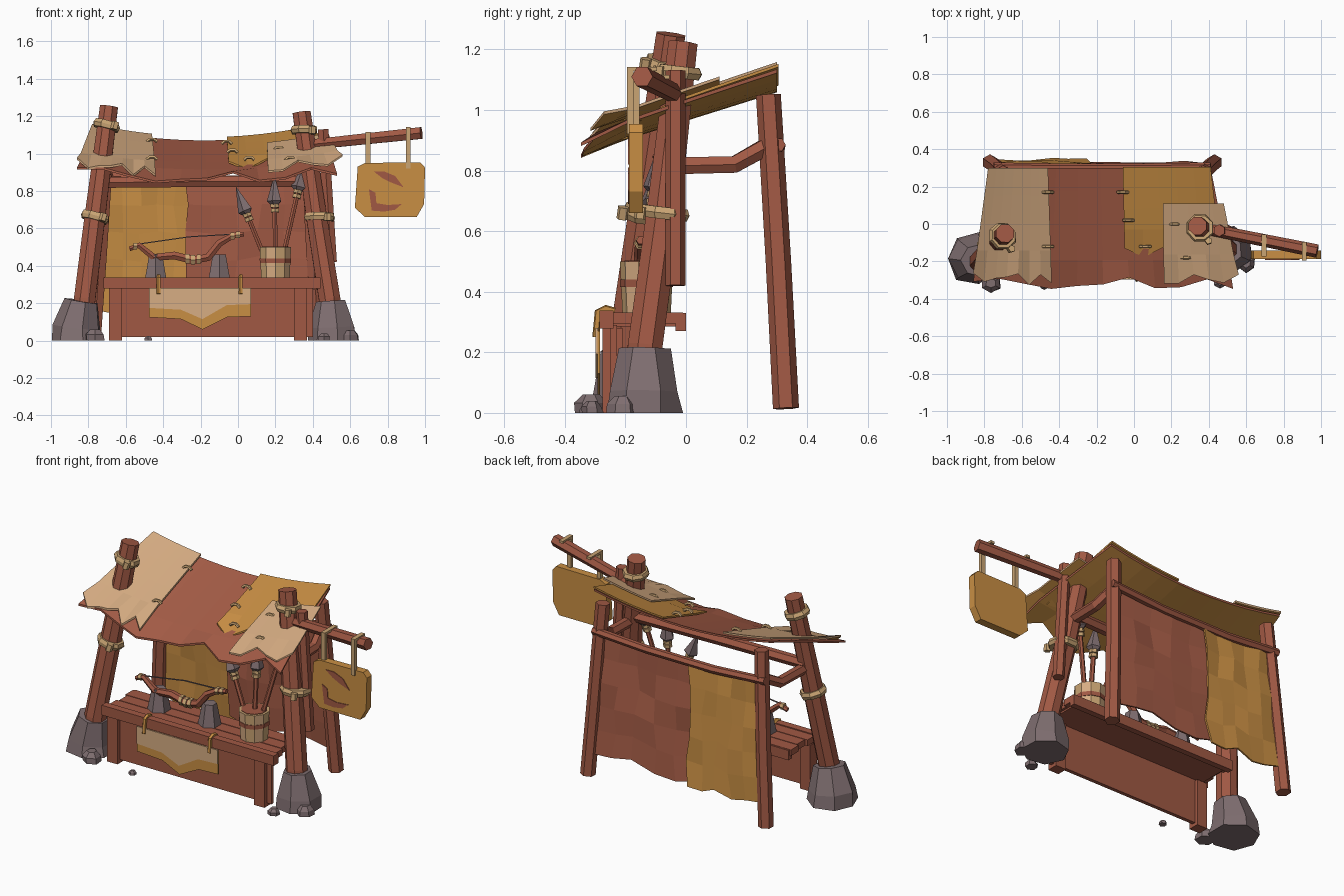
import bpy, bmesh, math, random
from mathutils import Vector

random.seed(4)
if "Cube" in bpy.data.objects:
    bpy.data.objects.remove(bpy.data.objects["Cube"])


def material(name, rgb):
    lin = [((c / 255 + 0.055) / 1.055) ** 2.4 for c in rgb] + [1]
    m = bpy.data.materials.new(name)
    m.use_nodes = True
    m.diffuse_color = lin
    bsdf = next(n for n in m.node_tree.nodes if n.type == 'BSDF_PRINCIPLED')
    bsdf.inputs["Base Color"].default_value = lin
    bsdf.inputs["Roughness"].default_value = 0.9
    return m


WOOD = material("red_wood", (161, 89, 68))
RED = material("red_cloth", (166, 93, 71))
ORANGE = material("ochre", (201, 143, 68))
TAN = material("tan_cloth", (215, 173, 131))
ROPE = material("rope", (202, 165, 116))
STONE = material("grey_stone", (127, 110, 112))


def finish(bm, name, *mats):
    bmesh.ops.recalc_face_normals(bm, faces=bm.faces)
    me = bpy.data.meshes.new(name)
    bm.to_mesh(me)
    bm.free()
    for m in mats:
        me.materials.append(m)
    ob = bpy.data.objects.new(name, me)
    bpy.context.collection.objects.link(ob)
    return ob


def tube(name, pts, radii, mat, n=6, jitter=0.0):
    """Faceted solid swept along a path; one radius or one per point."""
    pts = [Vector(p) for p in pts]
    if not isinstance(radii, (list, tuple)):
        radii = [radii] * len(pts)
    axis = (pts[-1] - pts[0]).normalized()
    ref = Vector((1, 0, 0)) if abs(axis.z) > 0.8 else Vector((0, 0, 1))
    bm = bmesh.new()
    rings = []
    for i, (p, r) in enumerate(zip(pts, radii)):
        t = (pts[min(i + 1, len(pts) - 1)] - pts[max(i - 1, 0)]).normalized()
        b = t.cross(ref).normalized()
        a = b.cross(t)
        ring = []
        for k in range(n):
            ang = 2 * math.pi * (k + 0.5) / n
            rr = r * (1 + random.uniform(-jitter, jitter))
            ring.append(bm.verts.new(p + (a * math.cos(ang) + b * math.sin(ang)) * rr))
        rings.append(ring)
    for lo, hi in zip(rings, rings[1:]):
        for k in range(n):
            bm.faces.new((lo[k], lo[(k + 1) % n], hi[(k + 1) % n], hi[k]))
    bm.faces.new(rings[0])
    bm.faces.new(rings[-1])
    return finish(bm, name, mat)


def box(name, lo, hi, mat):
    bm = bmesh.new()
    bmesh.ops.create_cube(bm, size=1)
    for v in bm.verts:
        v.co = Vector([l + (h - l) * (c + 0.5) for l, h, c in zip(lo, hi, v.co)])
    return finish(bm, name, mat)


def plate(name, outline, y, depth, mat):
    """Outline in x and z, extruded backwards from y."""
    bm = bmesh.new()
    face = bm.faces.new([bm.verts.new((x, y, z)) for x, z in outline])
    for v in bmesh.ops.extrude_face_region(bm, geom=[face])["geom"]:
        if isinstance(v, bmesh.types.BMVert):
            v.co.y += depth
    return finish(bm, name, mat)


def sheet(name, f, nu, nv, off, top, under):
    """Thin cloth from a function of u, v; the second skin takes its own colour."""
    bm = bmesh.new()
    off = Vector(off)
    co = [[Vector(f(i / nu, j / nv)) for j in range(nv + 1)] for i in range(nu + 1)]
    skins = [[[bm.verts.new(p + d) for p in row] for row in co] for d in (Vector(), off)]
    for s, g in enumerate(skins):
        for i in range(nu):
            for j in range(nv):
                q = bm.faces.new((g[i][j], g[i + 1][j], g[i + 1][j + 1], g[i][j + 1]))
                q.material_index = s
    a, b = [([g[i][0] for i in range(nu + 1)] + [g[nu][j] for j in range(1, nv + 1)]
             + [g[i][nv] for i in range(nu - 1, -1, -1)]
             + [g[0][j] for j in range(nv - 1, 0, -1)]) for g in skins]
    for k in range(len(a)):
        m = (k + 1) % len(a)
        bm.faces.new((a[k], a[m], b[m], b[k]))
    return finish(bm, name, top, under)


def lerp(a, b, t):
    return a + (b - a) * t


# Front poles, stone footings and rope bindings
poles = {
    "right": [(-.825, -.205, .12), (-.82, -.2, .22), (-.765, -.135, .66), (-.69, -.05, 1.25)],
    "left": [(.495, -.14, .12), (.49, -.135, .22), (.42, -.075, .66), (.34, -.01, 1.22)],
}
footings = {"right": (-.86, -.185, .138), "left": (.505, -.14, .128)}
for side, path in poles.items():
    tube(side + "_front_pole", path, [.064, .062, .06, .052], WOOD, 8)
    x, y, r = footings[side]
    tube(side + "_footing", [(x, y, 0), (x, y, .07), (lerp(x, path[1][0], .6), lerp(y, path[1][1], .5), .212)],
         [r, r * .95, r * .66], STONE, 7, .07)
    mid, top = Vector(path[2]), Vector(path[3])
    wrap = Vector((.016, .004, 0)) if side == "left" else Vector()
    for label, c, rad in (("lower", mid + wrap, .073 + wrap.x * .4), ("upper", lerp(mid, top, .83), .07)):
        d = (top - mid).normalized() + Vector((.15, 0, 0))
        tube(f"{side}_{label}_rope", [c - d * .02, c, c + d * .02], [rad, rad + .008, rad], ROPE, 8, .04)
        knot = c + Vector((.045, -rad, 0))
        tube(f"{side}_{label}_knot", [knot - d * .02, knot + d * .02], .02, ROPE, 5)

# Loose stones
for x, y, r in ((-.765, -.315, .055), (.6, -.21, .05), (.46, -.31, .035), (-.48, -.33, .022)):
    tube("loose_stone", [(x, y, 0), (x, y, r * .6), (x, y, r * 1.1)], [r, r * .95, r * .5], STONE, 6, .12)

# Back frame: posts, crossbeams and bent side braces
for side, xb, xt, xf in (("right", -.77, -.70, -.74), ("left", .43, .37, .40)):
    tube(side + "_back_post", [(xb, .33, .015), (lerp(xb, xt, .5), .305, .5), (xt, .272, 1.05)],
         [.043, .042, .041], WOOD, 6)
    tube(side + "_side_brace", [(xf, -.06, .815), (xf, .16, .82), (xt, .285, .89)], .032, WOOD, 6)
tube("back_beam", [(-.75, .305, .885), (-.4, .3, .86), (.05, .3, .862), (.41, .305, .885)], .024, WOOD)
tube("front_beam", [(-.75, -.08, .845), (-.2, -.06, .85), (.4, -.04, .85)], .033, WOOD)


# Back curtain, two overlapping cloths
def curtain(x0, x1, dy):
    bumps = [[random.uniform(-.014, .014) for _ in range(6)] for _ in range(6)]

    def f(u, v):
        i, j = round(u * 5), round(v * 5)
        x = lerp(x0, x1, u)
        x += (x + .17) * .04 * (1 - v) + bumps[i][j]
        z = lerp(.15 + bumps[i][0] * 2, .87, v)
        return x, lerp(.325, .285, v) + dy + bumps[j][i] * .8, z
    return f


sheet("red_curtain", curtain(-.28, .38, -.008), 5, 5, (0, .01, 0), RED, RED)
sheet("ochre_curtain", curtain(-.705, -.24, .008), 5, 5, (0, .01, 0), ORANGE, ORANGE)


# Awning with patches, all on one sagging surface
def roof_height(x, y):
    t, s = (y + .33) / .63, (x + .18) / .66
    return .912 + .238 * t - (.04 + .04 * t) * (1 - s * s)


def awning(front, back, y0, y1, lift, ragged):
    jag = [random.uniform(-.04, .03) for _ in range(ragged + 1)]

    def f(u, v):
        x = lerp(lerp(front[0], front[1], u), lerp(back[0], back[1], u), v)
        j = jag[round(u * ragged)] if v == 0 else 0
        y = lerp(y0 + j, y1, v)
        return x, y, roof_height(x, y) + lift + j * .6
    return f


sheet("awning", awning((-.86, .53), (-.77, .41), -.315, .3, 0, 10), 10, 5, (0, 0, -.012), RED, ORANGE)
sheet("tan_patch", awning((-.86, -.44), (-.78, -.46), -.29, .3, .022, 7), 7, 4, (0, 0, -.012), TAN, ORANGE)
sheet("ochre_patch", awning((-.05, .46), (-.06, .41), -.14, .305, .016, 5), 5, 4, (0, 0, -.01), ORANGE, ORANGE)
sheet("small_tan_patch", awning((.16, .56), (.155, .48), -.3, .11, .032, 5), 5, 3, (0, 0, -.01), TAN, ORANGE)
for x, y in ((-.46, .17), (-.46, -.12), (-.06, .17), (-.03, .02), (.06, -.12), (.28, -.18), (.22, 0)):
    z = roof_height(x, y) + .035
    tube("stitch", [(x - .028, y, z - .014), (x - .012, y, z), (x + .012, y, z),
                    (x + .028, y, z - .014)], .009, ROPE, 5)

# Counter
for k in range(3):
    y = -.245 + k * .08
    box("counter_plank", (-.7 + .015 * (k % 2), y, .295), (.42 - .015 * (k % 2), y + .075, .332), WOOD)
box("counter_underside", (-.67, -.25, .285), (.39, -.01, .3), WOOD)
box("counter_front_rail", (-.72, -.285, .278), (.44, -.24, .338), WOOD)
box("counter_back_rail", (-.69, -.035, .27), (.42, 0, .33), WOOD)
box("counter_panel", (-.68, -.25, .02), (.4, -.228, .29), WOOD)
for x in (-.655, .335):
    box("counter_leg", (x - .035, -.275, 0), (x + .035, -.21, .28), WOOD)

# Counter banner with a coloured hem and hanging loops
plate("banner_hem", [(-.475, .27), (.07, .27), (.07, .13), (-.06, .125), (-.19, .06), (-.305, .115), (-.475, .125)],
      -.292, .008, ORANGE)
plate("banner", [(-.475, .28), (.07, .28), (.07, .195), (-.06, .19), (-.19, .115), (-.305, .165), (-.475, .175)],
      -.298, .008, TAN)
for x in (-.425, .015):
    tube("banner_loop", [(x, -.298, .25), (x, -.29, .335), (x, -.265, .345), (x, -.235, .336)], .012, ORANGE, 5)

# Display stands, bow and string
for x in (-.44, -.1):
    tube("bow_stand", [(x, -.13, .33), (x, -.13, .46)], [.066, .04], STONE, 6)
bow = [(-.58, .49), (-.53, .51), (-.45, .445), (-.34, .455), (-.24, .43), (-.16, .445), (-.1, .52), (-.03, .56), (.03, .57)]
tube("bow", [(x, -.15, z) for x, z in bow], [.014, .018, .022, .024, .024, .024, .022, .018, .014], WOOD)
tube("bow_string", [(-.54, -.15, .515), (-.26, -.14, .555), (-.01, -.15, .57)], .004, STONE, 4)
for x, z, r in ((-.55, .505, .02), (-.27, .437, .03), (-.24, .432, .03), (-.21, .435, .03), (-.03, .56, .022), (0, .565, .02)):
    tube("bow_wrap", [(x - .01, -.15, z), (x + .01, -.15, z)], r, ROPE)

# Barrel of two-tone staves holding arrows
barrel = tube("arrow_barrel", [(.2, -.13, .33), (.2, -.13, .5)], [.08, .088], TAN, 10)
barrel.data.materials.append(ROPE)
for p in barrel.data.polygons:
    p.material_index = p.index % 2
tube("barrel_band", [(.2, -.13, .415), (.2, -.13, .44)], [.0875, .0885], WOOD, 10)
tube("barrel_inside", [(.2, -.13, .49), (.2, -.13, .503)], .073, WOOD, 10)
for base, tip in (((.16, -.13, .4), (-.01, -.1, .82)), ((.2, -.13, .4), (.195, -.09, .88)),
                  ((.23, -.13, .4), (.355, -.05, .95))):
    b, t = Vector(base), Vector(tip)
    d = (t - b).normalized()
    tube("arrow_shaft", [b, t - d * .15], .014, WOOD)
    for s in (.185, .16):
        tube("arrow_binding", [t - d * (s + .01), t - d * (s - .01)], .025, ROPE)
    tube("arrow_head", [t - d * .155, t - d * .135, t], [.022, .042, .002], STONE, 5)

# Sign post, arm and hanging sign
tube("sign_post", [(.5, -.035, .42), (.455, -.035, 1.13)], .033, WOOD)
tube("sign_arm", [(.36, -.02, 1.045), (.98, -.145, 1.11)], [.031, .036], WOOD)
plate("sign_board", [(.64, .93), (.68, .95), (.975, .953), (1, .925), (.995, .73), (.955, .66), (.68, .66), (.625, .71)],
      -.188, .046, ORANGE)
plate("sign_mark_upper", [(.725, .905), (.78, .905), (.84, .88), (.885, .82), (.82, .845), (.77, .87)], -.192, .006, WOOD)
plate("sign_mark_lower", [(.7, .81), (.735, .79), (.74, .735), (.8, .725), (.875, .73), (.84, .7), (.78, .69), (.715, .695)],
      -.192, .006, WOOD)
for x, y, front, z in ((.695, -.09, -.175, 1.112), (.91, -.131, -.195, 1.138)):
    box("sign_strap", (x - .013, front, .92), (x + .013, front + .022, z), ROPE)
    box("sign_strap_top", (x - .013, front, z - .01), (x + .013, y + .035, z + .004), ROPE)
